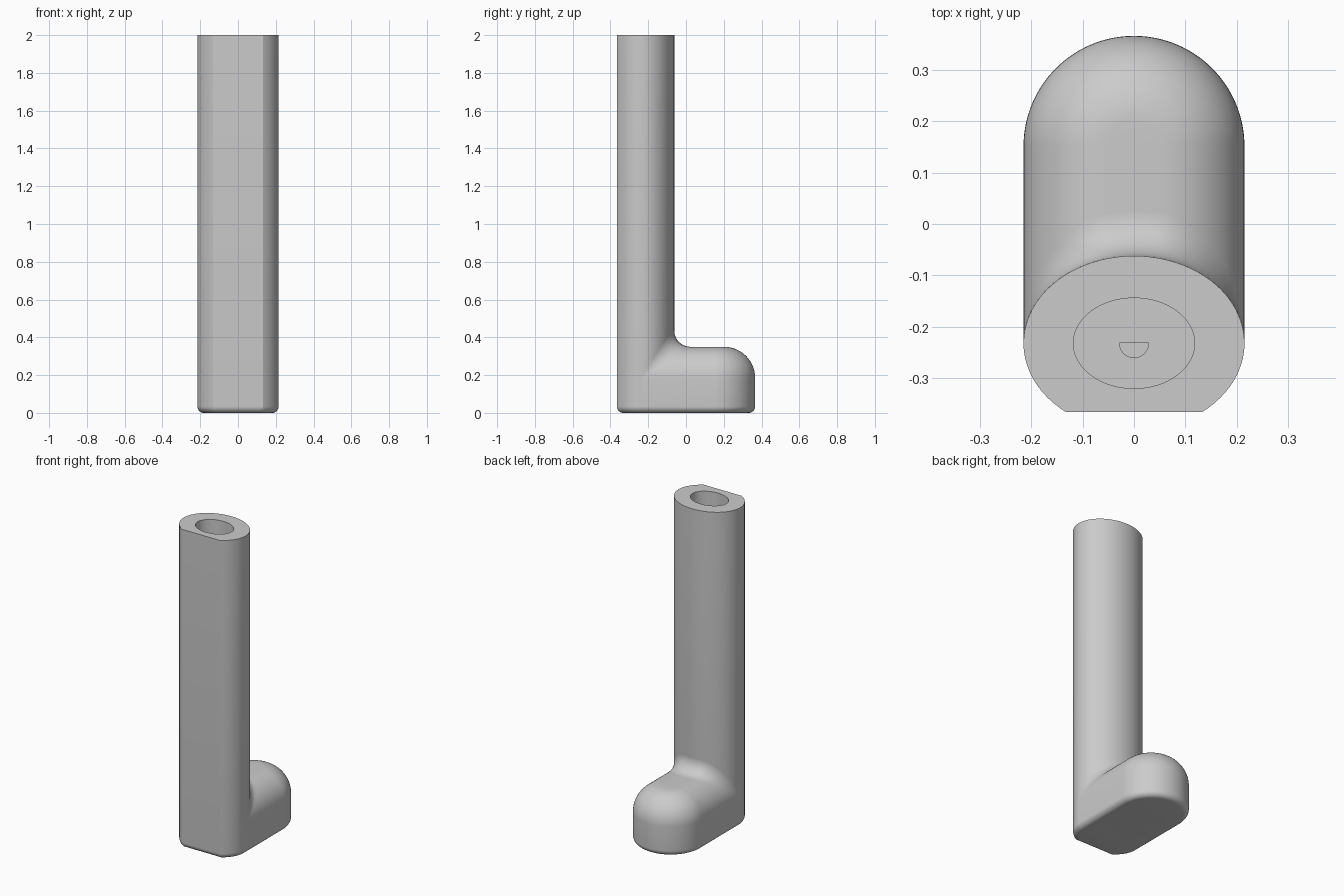
import bpy, bmesh, math
from mathutils import Vector

if "Cube" in bpy.data.objects:
    bpy.data.objects.remove(bpy.data.objects["Cube"])

HEIGHT = 2.0
A, B = 0.215, 0.17            # column half width and half depth
YC, Y_FLAT = -0.232, -0.366   # column centre and flat front
Y_TOE = 0.151                 # centre of the round foot end
FOOT_TOP, ROUND, EDGE, BLEND = 0.35, 0.165, 0.035, 0.085
BACK, FRONT = 64, 16          # segments round the column

grey = bpy.data.materials.new("plain grey")
grey.use_nodes = True
color = (0.6, 0.6, 0.6, 1)
grey.diffuse_color = color
grey.node_tree.nodes["Principled BSDF"].inputs["Base Color"].default_value = color


def finish(name, bm):
    """Turn a bmesh into a smooth shaded object with sharp rims."""
    me = bpy.data.meshes.new(name)
    bm.to_mesh(me)
    bm.free()
    me.materials.append(grey)
    ob = bpy.data.objects.new(name, me)
    bpy.context.collection.objects.link(ob)
    bpy.ops.object.select_all(action='DESELECT')
    ob.select_set(True)
    bpy.context.view_layer.objects.active = ob
    bpy.ops.object.shade_smooth_by_angle(angle=math.radians(30))


def loft(name, rings):
    """Skin a stack of equal rings and cap both ends."""
    bm = bmesh.new()
    loops = [[bm.verts.new(p) for p in ring] for ring in rings]
    n = len(loops[0])
    for lo, hi in zip(loops, loops[1:]):
        for i in range(n):
            k = (i + 1) % n
            bm.faces.new((lo[i], lo[k], hi[k], hi[i]))
    bm.faces.new(loops[0][::-1])
    bm.faces.new(loops[-1])
    bmesh.ops.recalc_face_normals(bm, faces=bm.faces)
    finish(name, bm)


def column_ring(z, a, b, flat=None):
    """Ellipse, cut off straight at the front when flat is given."""
    corner = math.asin(((Y_FLAT if flat is None else flat) - YC) / (B if flat is None else b))
    angles = [corner + (math.pi - 2 * corner) * i / BACK for i in range(BACK)]
    angles += [math.pi - corner + (math.pi + 2 * corner) * i / FRONT for i in range(FRONT)]
    ring = []
    for t in angles:
        y = YC + b * math.sin(t)
        ring.append((a * math.cos(t), y if flat is None else max(y, flat), z))
    return ring


def foot_ring(z, w):
    """Straight sides with a half circle at the back."""
    arc = [math.pi * i / BACK for i in range(BACK + 1)]
    return ([(w, YC, z)] + [(w * math.cos(t), Y_TOE + w * math.sin(t), z) for t in arc]
            + [(-w, YC, z)])


# Rounded bottom edge shared by column and foot: (height, inset)
bottom = []
for i in range(9):
    t = math.pi / 2 * i / 8
    bottom.append((EDGE * (1 - math.cos(t)), EDGE * (1 - math.sin(t))))

# Upright column with an oval socket and a small pilot hole in its floor
rings = [column_ring(z, A - d, B - d, Y_FLAT + d) for z, d in bottom]
rings.append(column_ring(HEIGHT, A, B, Y_FLAT))
for z, a, b in ((HEIGHT, 0.118, 0.088), (0.35, 0.118, 0.088),
                (0.35, 0.028, 0.028), (0.15, 0.028, 0.028)):
    rings.append(column_ring(z, a, b))
loft("column", rings)

# Foot with a domed top
rings = [foot_ring(z, A - d) for z, d in bottom]
for i in range(17):
    t = math.pi / 2 * i / 16
    rings.append(foot_ring(FOOT_TOP - ROUND + ROUND * math.sin(t),
                           A - ROUND + ROUND * math.cos(t)))
loft("foot", rings)

# Concave blend: a ball rolled along the corner of column and foot
bm = bmesh.new()
grid = []
for i in range(BACK + 1):
    t = math.pi * i / BACK
    wall = Vector((math.cos(t) / A, math.sin(t) / B, 0)).normalized()
    x = A * math.cos(t) + BLEND * wall.x
    s = min(1, max(0, abs(x) - (A - ROUND)) / (ROUND + BLEND))
    c = math.sqrt(1 - s * s)
    floor = Vector((math.copysign(s, x), 0, c))
    centre = Vector((x, YC + B * math.sin(t) + BLEND * wall.y,
                     FOOT_TOP - ROUND + (ROUND + BLEND) * c))
    grid.append([bm.verts.new(centre - BLEND * wall.lerp(floor, j / 12).normalized())
                 for j in range(13)])
for p, q in zip(grid, grid[1:]):
    for j in range(12):
        bm.faces.new((p[j], p[j + 1], q[j + 1], q[j]))
bmesh.ops.remove_doubles(bm, verts=bm.verts, dist=0.00001)
finish("column_foot_blend", bm)
